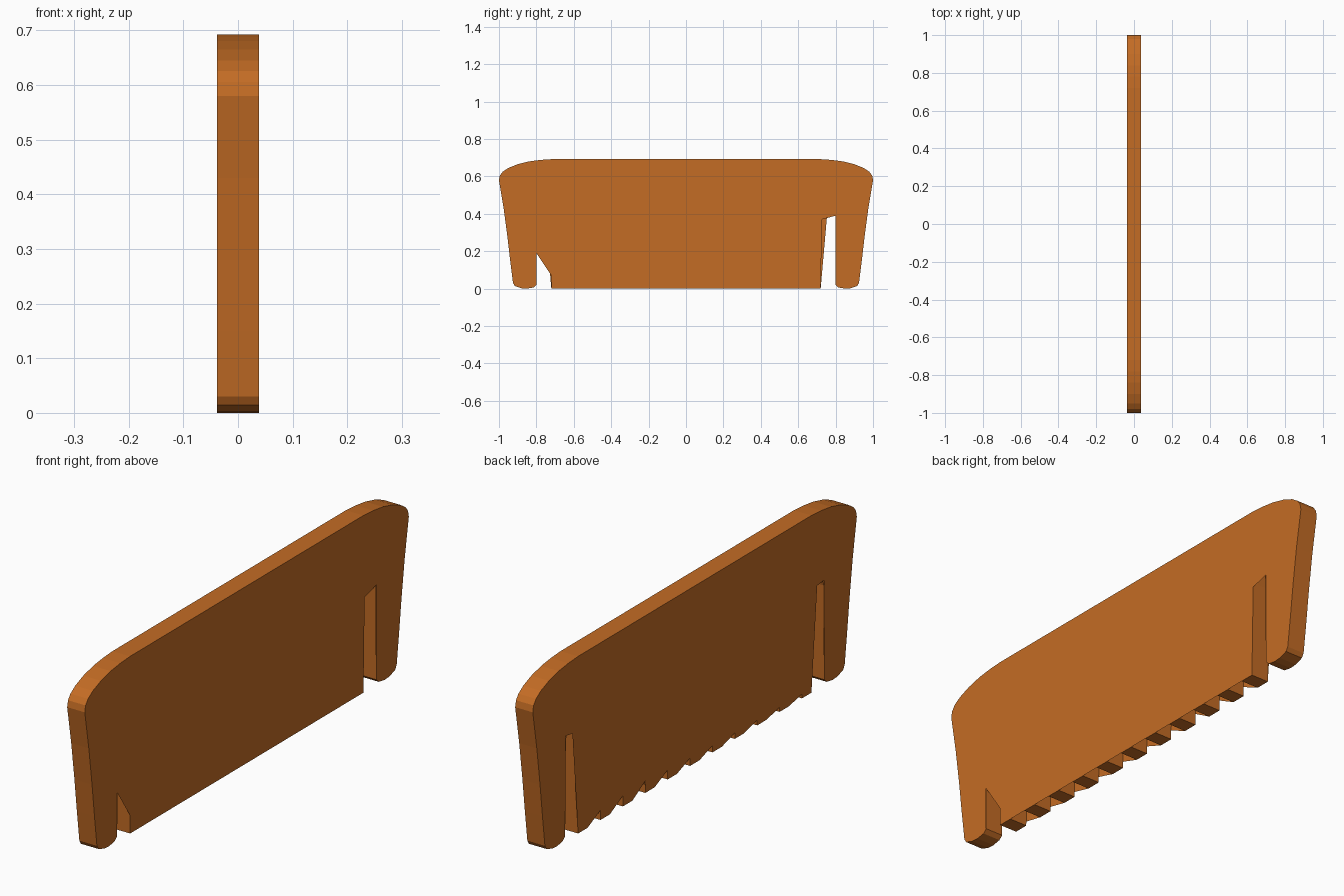
import bpy
import bmesh

if "Cube" in bpy.data.objects:
    bpy.data.objects.remove(bpy.data.objects["Cube"])

X = 0.038                 # half thickness
SLOTS = 12
PITCH = 1.52 / (SLOTS - 1)
GAP = 0.04                # half slot width
TOOTH = PITCH - 2 * GAP
centres = [-0.76 + i * PITCH for i in range(SLOTS)]

# half outline (y, z): end leg, flared side, rounded shoulder
half = [(0.80, 0.02), (0.815, 0.006), (0.85, 0.0), (0.88, 0.002), (0.915, 0.014),
        (0.925, 0.03), (0.94, 0.15), (0.955, 0.28), (0.975, 0.43), (1.0, 0.58),
        (0.995, 0.605), (0.98, 0.625), (0.95, 0.645), (0.90, 0.665),
        (0.84, 0.68), (0.78, 0.688), (0.72, 0.692)]
outer = half + [(-y, z) for y, z in reversed(half)]

# slot walls with arched tops
arch = [(-0.04, 0), (-0.036, 0.39), (-0.02, 0.455), (0, 0.475),
        (0.02, 0.455), (0.036, 0.39), (0.04, 0)]
teeth = [(c + dy, z) for c in centres for dy, z in arch][1:-1]

# right face: closed along the teeth, open only at the two end slots
right_edge = [(-0.80, 0.19), (-0.72, 0.07), (-0.72, 0), (0.72, 0),
              (0.727, 0.37), (0.80, 0.39)]

# left face: slanted openings that shrink towards the -y end
left_edge = [(-0.798, 0.41), (-0.724, 0.40), (-0.72, 0)]
for c in centres[1:-1]:
    lo, hi = c - GAP, c + GAP
    foot = lo - TOOTH
    slope = 0.44 / (0.80 - foot)
    left_edge += [(lo, 0), (lo, slope * TOOTH), (hi, slope * (hi - foot)), (hi, 0)]
left_edge += [(0.72, 0), (0.724, 0.40), (0.798, 0.41)]

bm = bmesh.new()


def ring(points, x):
    return [bm.verts.new((x, y, z)) for y, z in points]


# side faces
bm.faces.new(ring(right_edge + outer, X))
bm.faces.new(list(reversed(ring(left_edge + outer, -X))))

# rim and slot walls
front, back = ring(teeth + outer, X), ring(teeth + outer, -X)
n = len(front)
for i in range(n):
    j = (i + 1) % n
    bm.faces.new((front[i], back[i], back[j], front[j]))

bmesh.ops.triangulate(bm, faces=[f for f in bm.faces if len(f.verts) > 4])
bmesh.ops.remove_doubles(bm, verts=bm.verts, dist=0.0001)
mesh = bpy.data.meshes.new("comb")
bm.to_mesh(mesh)
bm.free()

comb = bpy.data.objects.new("comb", mesh)
bpy.context.collection.objects.link(comb)
mat = bpy.data.materials.new("amber_brown")
mat.diffuse_color = (0.55, 0.15, 0.018, 1)
mat.use_nodes = True
mat.node_tree.nodes["Principled BSDF"].inputs["Base Color"].default_value = mat.diffuse_color
mesh.materials.append(mat)
